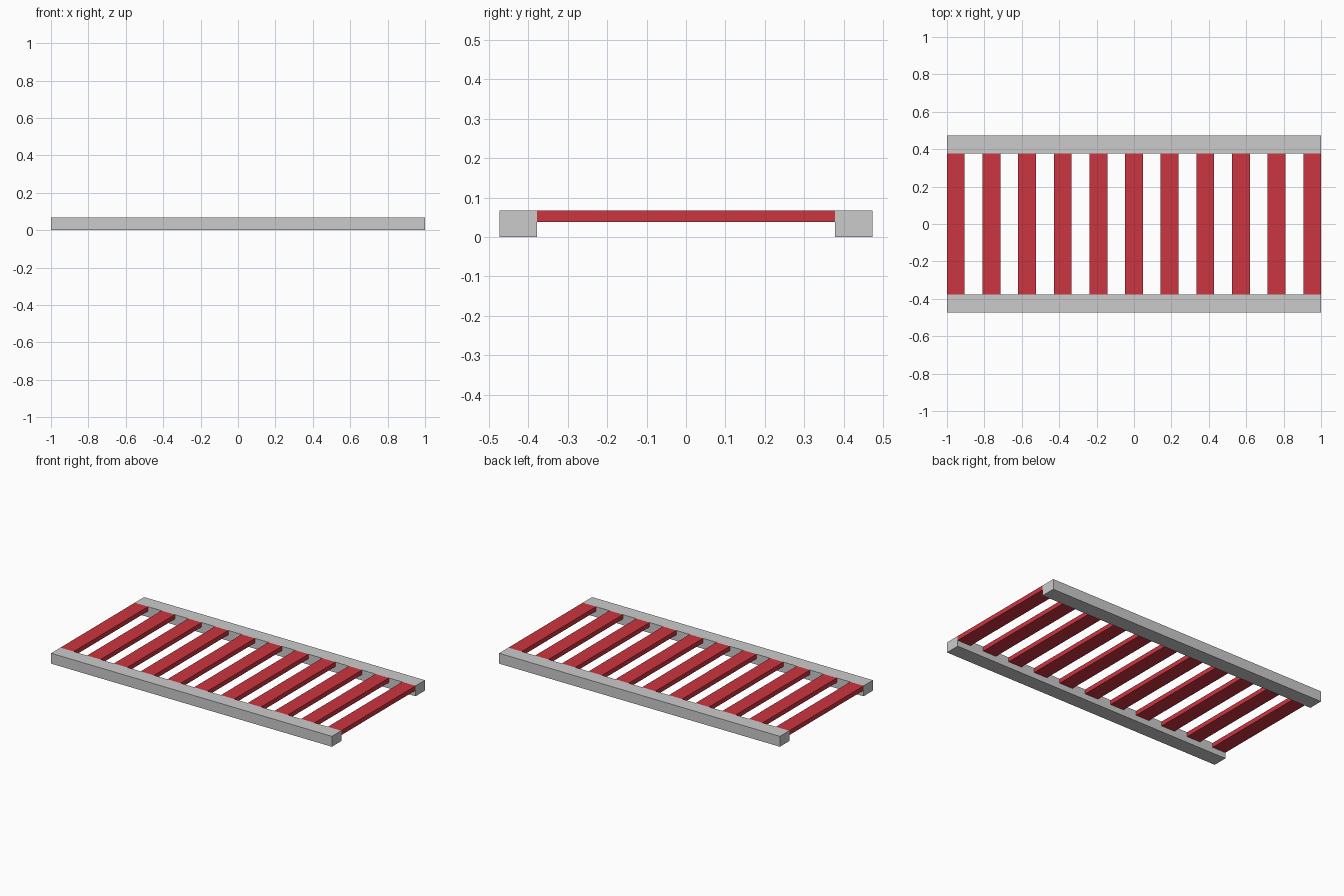
import bpy

if "Cube" in bpy.data.objects:
    bpy.data.objects.remove(bpy.data.objects["Cube"])

RAIL_IN, RAIL_OUT = 0.378, 0.473   # inner and outer faces of the rails
TOP, SLAT_BOTTOM = 0.067, 0.038
SLAT_WIDTH, SLATS = 0.095, 11

red = bpy.data.materials.new("red_paint")
red.diffuse_color = (0.6, 0.035, 0.05, 1)
red.use_nodes = True
red.node_tree.nodes["Principled BSDF"].inputs["Base Color"].default_value = red.diffuse_color


def box(name, low, high, material=None):
    bpy.ops.mesh.primitive_cube_add(size=1, location=[(a + b) / 2 for a, b in zip(low, high)])
    obj = bpy.context.object
    obj.name = name
    obj.scale = [b - a for a, b in zip(low, high)]
    bpy.ops.object.transform_apply(location=False, rotation=False, scale=True)
    if material:
        obj.data.materials.append(material)
    return obj


# Long side rails
box("front_rail", (-1, -RAIL_OUT, 0), (1, -RAIL_IN, TOP))
box("back_rail", (-1, RAIL_IN, 0), (1, RAIL_OUT, TOP))

# Evenly spaced slats, flush with the rail tops
step = (2 - SLAT_WIDTH) / (SLATS - 1)
for i in range(SLATS):
    x = -1 + i * step
    box(f"slat_{i + 1}", (x, -RAIL_IN, SLAT_BOTTOM), (x + SLAT_WIDTH, RAIL_IN, TOP), red)
